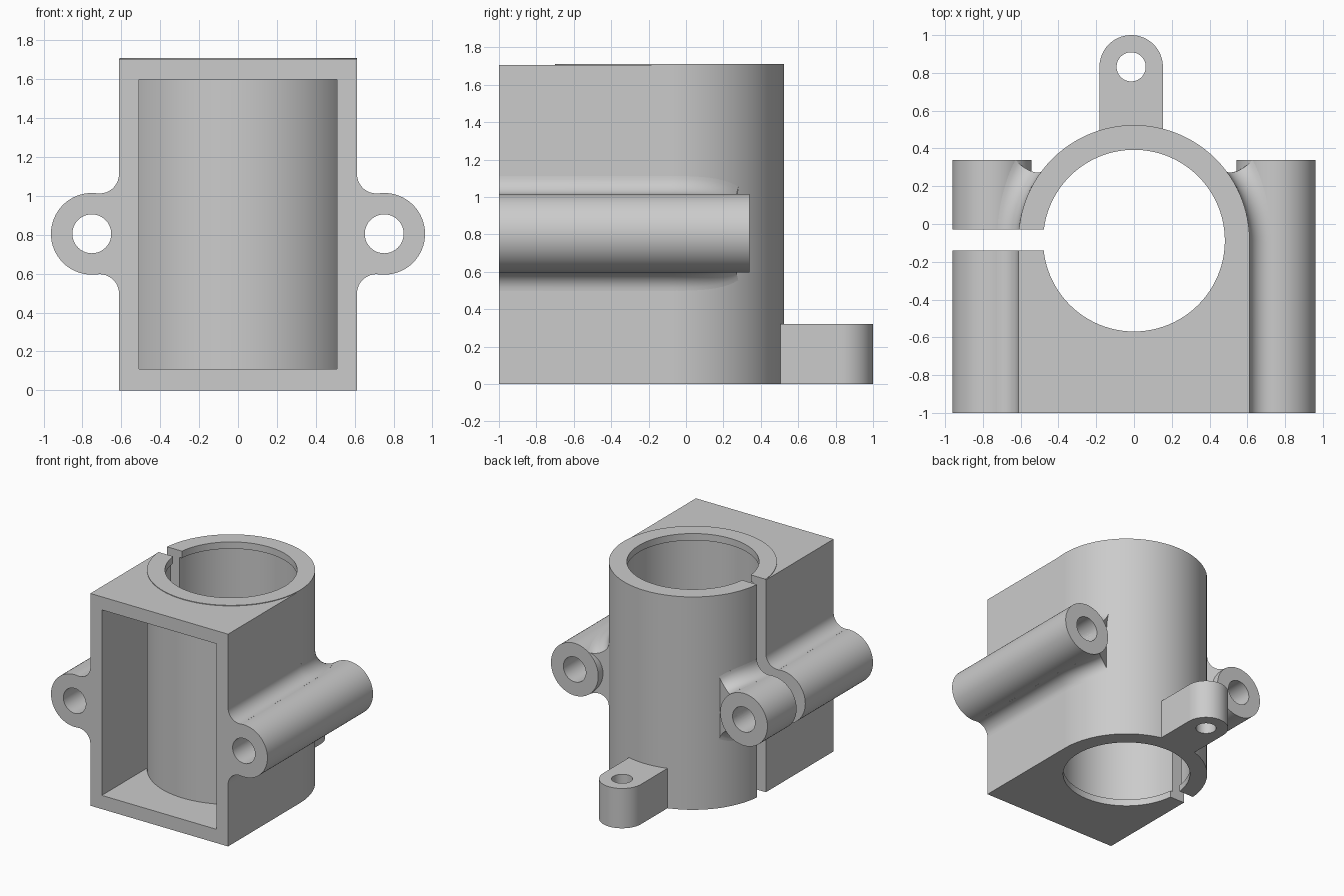
import bpy, bmesh, math
from mathutils import Vector

if "Cube" in bpy.data.objects:
    bpy.data.objects.remove(bpy.data.objects["Cube"], do_unlink=True)

R, BORE, YC = 0.612, 0.481, -0.088      # tube radius, bore radius, tube axis
ROD_X, ROD_Z, ROD_R = 0.752, 0.805, 0.21
FILLET, ROD_END = 0.1, 0.34
TOP = 1.71

grey = bpy.data.materials.new("light grey")
grey.use_nodes = True
colour = (0.6, 0.6, 0.6, 1)
grey.diffuse_color = colour
grey.node_tree.nodes["Principled BSDF"].inputs["Base Color"].default_value = colour


def make(name, bm):
    bmesh.ops.recalc_face_normals(bm, faces=bm.faces[:])
    mesh = bpy.data.meshes.new(name)
    bm.to_mesh(mesh)
    bm.free()
    mesh.materials.append(grey)
    ob = bpy.data.objects.new(name, mesh)
    bpy.context.collection.objects.link(ob)
    return ob


def loft(name, rings):
    """Skin closed rings of equal length and cap both ends."""
    bm = bmesh.new()
    loops = [[bm.verts.new(p) for p in ring] for ring in rings]
    n = len(loops[0])
    for a, b in zip(loops, loops[1:]):
        for i in range(n):
            j = (i + 1) % n
            bm.faces.new((a[i], a[j], b[j], b[i]))
    bm.faces.new(loops[0])
    bm.faces.new(loops[-1])
    return make(name, bm)


def circle(r, n=96):
    return [(r * math.cos(2 * math.pi * i / n), r * math.sin(2 * math.pi * i / n)) for i in range(n)]


def box(name, x0, x1, y0, y1, z0, z1):
    return loft(name, [[(x0, y0, z), (x1, y0, z), (x1, y1, z), (x0, y1, z)] for z in (z0, z1)])


def upright(name, x, y, steps):
    """Vertical turned part from (radius, height) steps."""
    return loft(name, [[(x + u, y + v, z) for u, v in circle(r)] for r, z in steps])


def lengthwise(name, x, r, y0, y1):
    return loft(name, [[(x + u, y, ROD_Z + v) for u, v in circle(r, 64)] for y in (y0, y1)])


def cut(ob, *cutters):
    for c in cutters:
        mod = ob.modifiers.new("cut", "BOOLEAN")
        mod.operation, mod.solver, mod.object = "DIFFERENCE", "EXACT", c
        bpy.context.view_layer.objects.active = ob
        bpy.ops.object.modifier_apply(modifier=mod.name)


def rod_fillet(name, side):
    """Rolling-ball blend between a rod and the housing wall."""
    stations = [-1, YC] + [YC + (ROD_END - YC) * i / 14 for i in range(1, 15)]
    rings = []
    for y in stations:
        dy = max(y - YC, 0)
        xc = math.sqrt((R + FILLET) ** 2 - dy ** 2)
        dz = math.sqrt((ROD_R + FILLET) ** 2 - (ROD_X - xc) ** 2)
        to_rod = Vector((ROD_X - xc, 0, -dz)).normalized()
        to_wall = Vector((-xc, -dy, 0)).normalized()
        centre = Vector((xc, y, dz))
        arc = [centre + FILLET * to_rod.slerp(to_wall, i / 10) for i in range(11)]
        arc.append(arc[-1] + to_wall * 0.04)
        ring = arc + [Vector((p.x, p.y, -p.z)) for p in reversed(arc)]
        rings.append([(side * p.x, p.y, p.z + ROD_Z) for p in ring])
    return loft(name, rings)


# Cutters
lip, groove = 0.055, BORE + 0.02
bore = upright("bore_cutter", 0, YC, [(BORE, -0.1), (BORE, lip), (groove, lip + 0.001),
                                      (groove, TOP - lip - 0.001), (BORE, TOP - lip), (BORE, 2)])
slit = box("slit_cutter", -1.2, -0.3, -0.14, -0.03, -0.1, 2)
window = box("window_cutter", -0.51, 0.51, -1.1, -0.25, 0.11, 1.6)
lug_hole = upright("lug_hole_cutter", -0.015, 0.832, [(0.077, -0.1), (0.077, 0.5)])
cutters = [bore, slit, window, lug_hole]

# Front housing with its open window
housing = box("front_housing", -R, R, -1, YC, 0, TOP - 0.005)
cut(housing, window, bore, slit)

# Split clamp tube
tube = upright("clamp_tube", 0, YC, [(R, 0), (R, TOP)])
cut(tube, bore, slit)
parts = [housing, tube]

# Bolt rods with blended roots on both sides
for side, label in ((1, "left"), (-1, "right")):
    hole = lengthwise(label + "_hole_cutter", side * ROD_X, 0.1, -1.2, 0.6)
    cutters.append(hole)
    rod = lengthwise(label + "_bolt_rod", side * ROD_X, ROD_R, -1, ROD_END)
    blend = rod_fillet(label + "_rod_blend", side)
    for ob in (rod, blend):
        cut(ob, hole)
        if side < 0:
            cut(ob, slit)
        parts.append(ob)

# Rear mounting lug
r, cx, cy = 0.168, -0.015, 0.832
outline = [(cx + r, 0.44)] + [(cx + r * math.cos(math.pi * i / 32), cy + r * math.sin(math.pi * i / 32))
                              for i in range(33)] + [(cx - r, 0.44)]
lug = loft("rear_lug", [[(x, y, z) for x, y in outline] for z in (0, 0.32)])
cut(lug, lug_hole)
parts.append(lug)

for c in cutters:
    bpy.data.objects.remove(c, do_unlink=True)

# Smooth curved faces, keep hard edges
bpy.ops.object.select_all(action="DESELECT")
for ob in parts:
    ob.select_set(True)
bpy.context.view_layer.objects.active = housing
bpy.ops.object.shade_smooth_by_angle(angle=math.radians(30))
